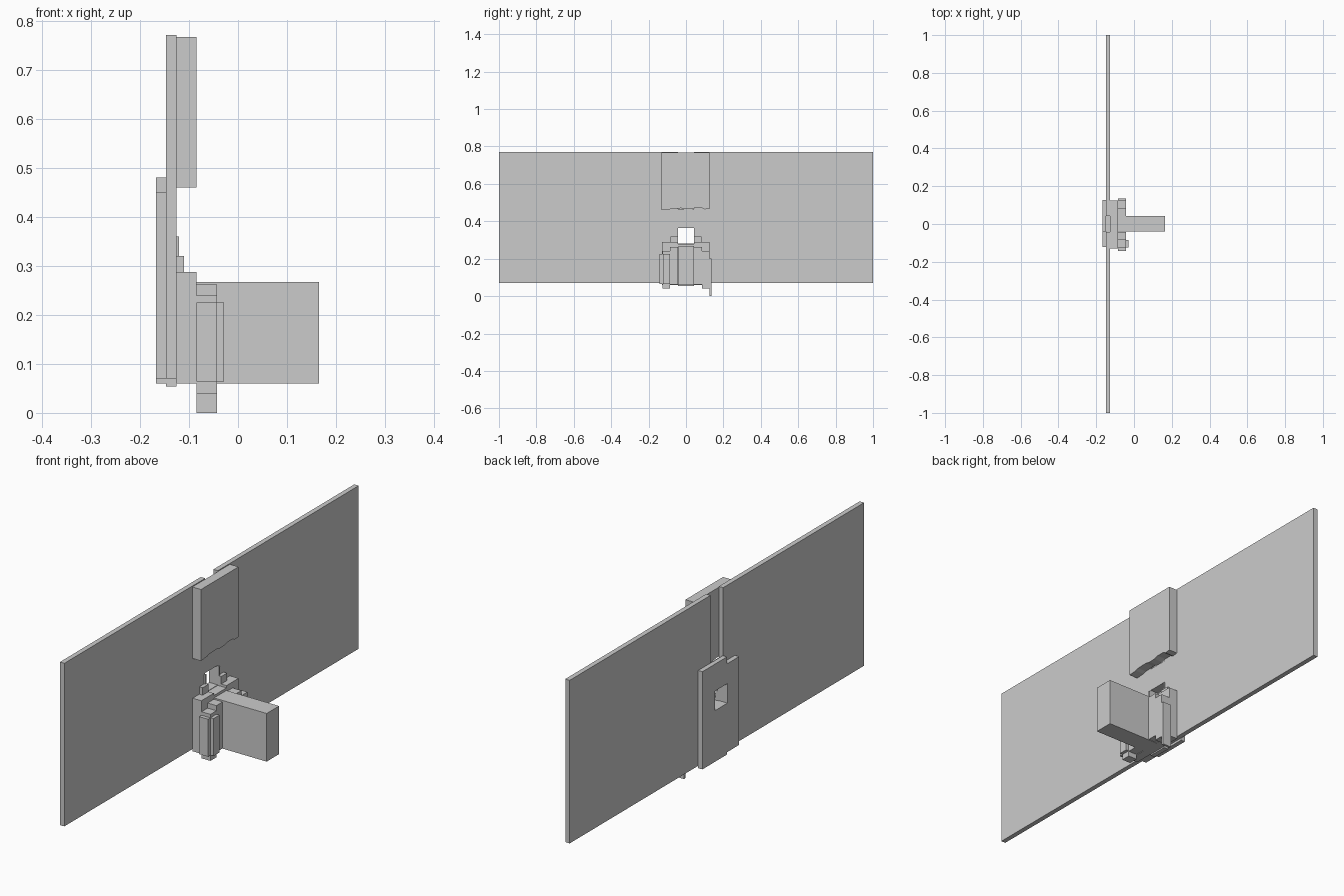
import bpy, bmesh

if "Cube" in bpy.data.objects:
    bpy.data.objects.remove(bpy.data.objects["Cube"])


def prism(name, pts, x0, x1):
    """Extrude a (y, z) outline from x0 to x1."""
    bm = bmesh.new()
    face = bm.faces.new([bm.verts.new((x0, y, z)) for y, z in pts])
    ext = bmesh.ops.extrude_face_region(bm, geom=[face])
    verts = [v for v in ext["geom"] if isinstance(v, bmesh.types.BMVert)]
    bmesh.ops.translate(bm, verts=verts, vec=(x1 - x0, 0, 0))
    bmesh.ops.recalc_face_normals(bm, faces=bm.faces)
    mesh = bpy.data.meshes.new(name)
    bm.to_mesh(mesh)
    bm.free()
    ob = bpy.data.objects.new(name, mesh)
    bpy.context.collection.objects.link(ob)
    return ob


def box(name, x, y, z):
    return prism(name, [(y[0], z[0]), (y[1], z[0]), (y[1], z[1]), (y[0], z[1])], *x)


def cut(ob, cutter):
    mod = ob.modifiers.new("window", 'BOOLEAN')
    mod.operation = 'DIFFERENCE'
    mod.solver = 'EXACT'
    mod.object = cutter
    bpy.context.view_layer.objects.active = ob
    bpy.ops.object.modifier_apply(modifier=mod.name)


# Wide panel with an open slot at the top and a small tab below
panel = prism("panel", [
    (-1, .07), (-.043, .07), (-.043, .054), (.043, .054), (.043, .07), (1, .07),
    (1, .771), (.043, .771), (.043, .465), (-.043, .465), (-.043, .771), (-1, .771)],
    -.147, -.126)

# Rear plate, lower on one side
rear = prism("rear_plate", [
    (-.122, .07), (-.04, .07), (-.04, .06), (.127, .06),
    (.127, .48), (-.04, .48), (-.04, .45), (-.122, .45)], -.167, -.147)

# See-through window in both plates
window = box("window_cutter", (-.3, .1), (-.043, .043), (.28, .364))
window.hide_render = True
cut(panel, window)
cut(rear, window)
bpy.data.objects.remove(window)

# Upper pad with a ragged lower edge
prism("upper_pad", [
    (-.13, .460), (-.09, .463), (-.075, .468), (-.025, .470), (0, .465), (.03, .466),
    (.05, .472), (.085, .472), (.1, .464), (.125, .467), (.125, .767), (-.13, .767)],
    -.126, -.085)

# Lower base block and its stepped shoulders
prism("base_block", [
    (-.128, .06), (.125, .06), (.125, .288), (.043, .288), (.043, .278),
    (-.043, .278), (-.043, .288), (-.128, .288)], -.126, -.085)
for side, s in (("left", -1), ("right", 1)):
    box("shoulder_" + side, (-.126, -.11), sorted((s * .043, s * .083)), (.288, .32))
    box("window_rim_" + side, (-.126, -.12), sorted((s * .043, s * .05)), (.32, .36))
    # Clamp cheeks beside the post
    prism("clamp_" + side, [
        (s * .043, .062), (s * .085, .062), (s * .085, .04), (s * .126, .04),
        (s * .126, .24), (s * .085, .24), (s * .085, .262), (s * .043, .262)],
        -.085, -.043)

# Projecting post
box("post", (-.085, .165), (-.041, .043), (.06, .267))

# Side fittings
box("side_flange", (-.085, -.043), (-.142, -.126), (.064, .225))
box("front_rib", (-.043, -.029), (-.124, -.085), (.064, .225))
box("side_strip", (-.085, -.043), (.126, .136), (0, .2))
